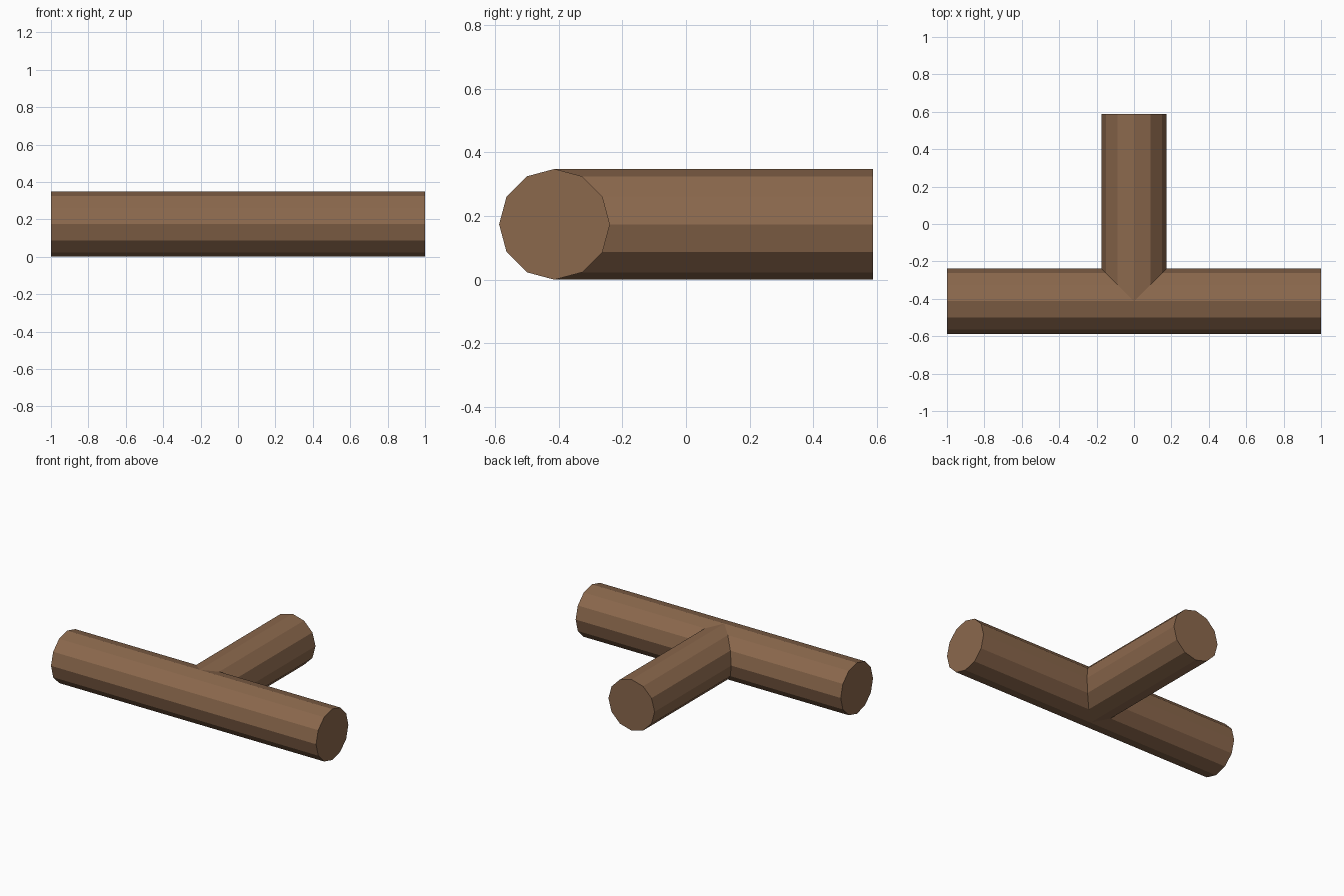
import bpy
from math import pi

cube = bpy.data.objects.get("Cube")
if cube:
    bpy.data.objects.remove(cube, do_unlink=True)

RADIUS = 0.174
SIDES = 12
MAIN_Y = -0.413   # axis of the long pipe
BACK_Y = 0.587    # open end of the branch

# Single brown material
brown = bpy.data.materials.new("brown")
brown.use_nodes = True
color = (0.258, 0.138, 0.073, 1.0)
brown.diffuse_color = color
bsdf = brown.node_tree.nodes["Principled BSDF"]
bsdf.inputs["Base Color"].default_value = color
bsdf.inputs["Roughness"].default_value = 0.8


def pipe(name, length, location, rotation):
    """Flat-shaded twelve-sided capped pipe."""
    bpy.ops.mesh.primitive_cylinder_add(
        vertices=SIDES, radius=RADIUS, depth=length,
        end_fill_type='NGON', location=location, rotation=rotation)
    obj = bpy.context.object
    obj.name = name
    obj.data.materials.append(brown)
    bpy.ops.object.transform_apply(location=False, rotation=True, scale=True)
    return obj


# Long pipe running left to right
pipe("main_pipe", 2.0, (0, MAIN_Y, RADIUS), (0, pi / 2, 0))

# Branch running back from the axis of the long pipe
pipe("branch_pipe", BACK_Y - MAIN_Y,
     (0, (BACK_Y + MAIN_Y) / 2, RADIUS), (pi / 2, 0, 0))
